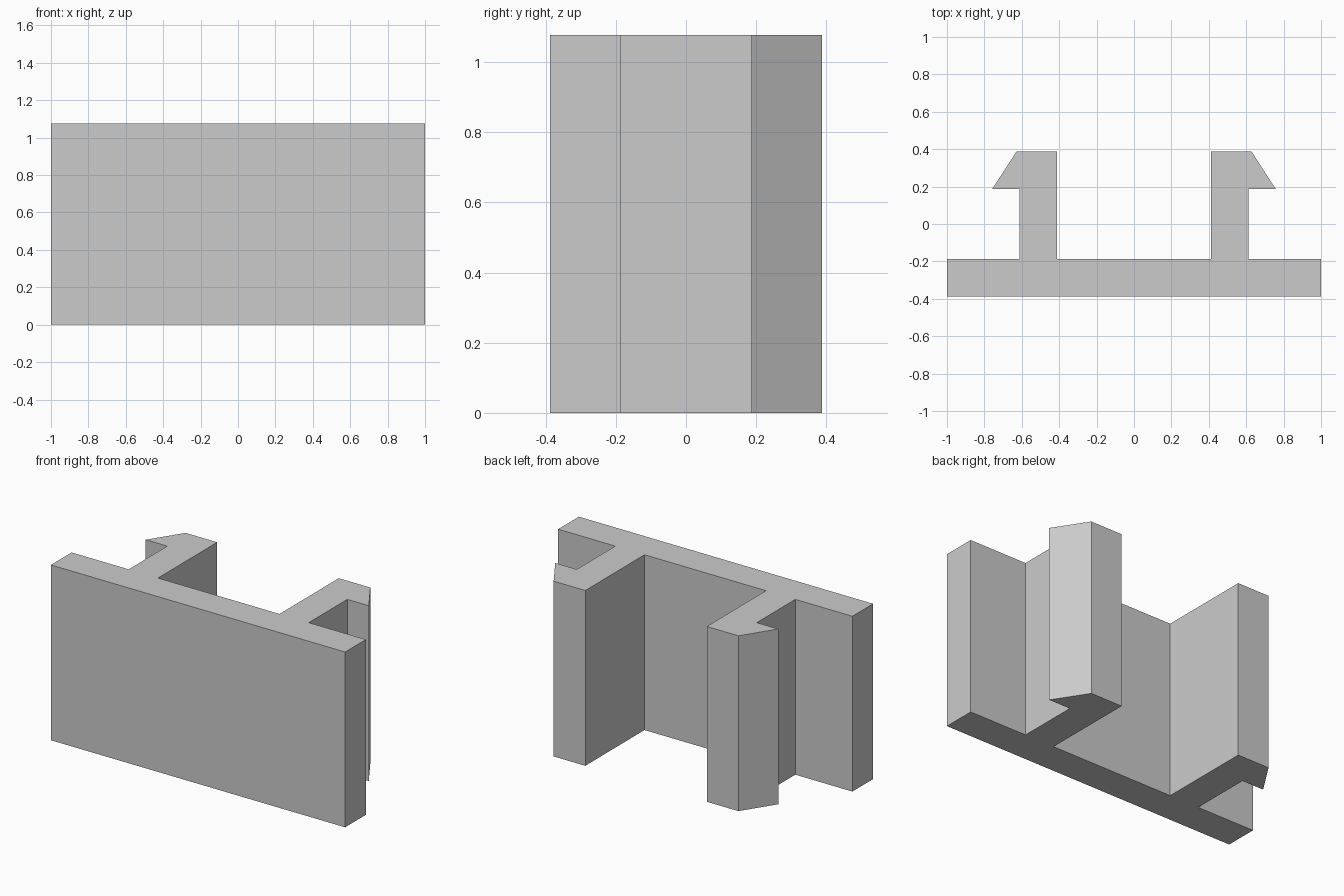
import bpy
import bmesh

HEIGHT = 1.077

old = bpy.data.objects.get("Cube")
if old:
    bpy.data.objects.remove(old, do_unlink=True)

# Single plain grey
grey = bpy.data.materials.new("light_grey")
grey.use_nodes = True
colour = (0.6, 0.6, 0.6, 1)
grey.diffuse_color = colour
grey.node_tree.nodes["Principled BSDF"].inputs["Base Color"].default_value = colour

# Right half of the cross-section: base plate, leg and outward barb
half = [(1, -0.388), (1, -0.187), (0.612, -0.187), (0.612, 0.187),
        (0.758, 0.187), (0.628, 0.388), (0.413, 0.388), (0.413, -0.187)]
profile = half + [(-x, y) for x, y in reversed(half)]

# Extrude the mirrored profile upwards
bm = bmesh.new()
base = bm.faces.new([bm.verts.new((x, y, 0)) for x, y in profile])
extruded = bmesh.ops.extrude_face_region(bm, geom=[base])["geom"]
top_verts = [v for v in extruded if isinstance(v, bmesh.types.BMVert)]
bmesh.ops.translate(bm, verts=top_verts, vec=(0, 0, HEIGHT))
bmesh.ops.recalc_face_normals(bm, faces=bm.faces)

mesh = bpy.data.meshes.new("clip_bracket")
bm.to_mesh(mesh)
bm.free()
mesh.materials.append(grey)
bracket = bpy.data.objects.new("clip_bracket", mesh)
bpy.context.collection.objects.link(bracket)
